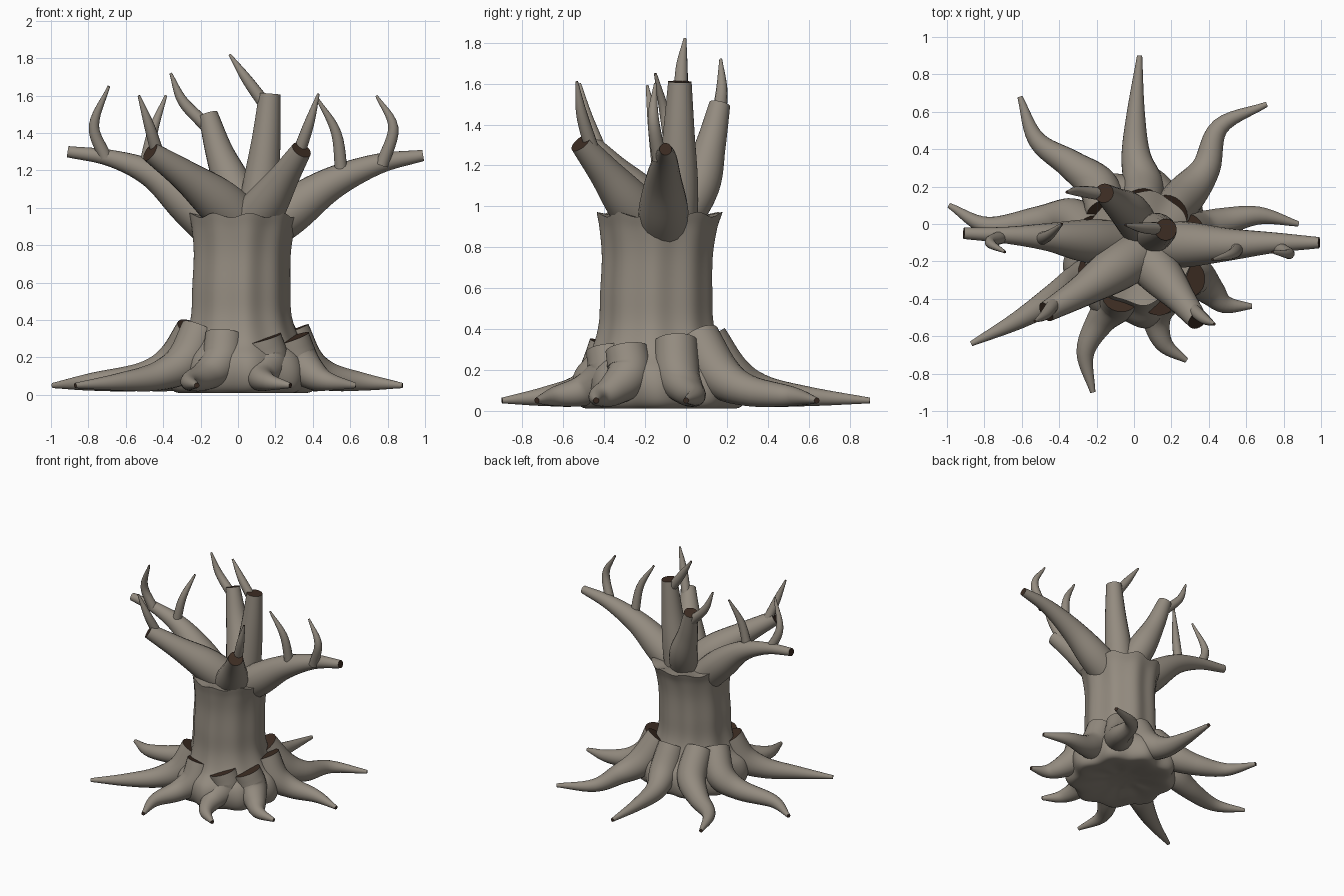
import bpy, bmesh, math
from mathutils import Vector

cube = bpy.data.objects.get("Cube")
if cube:
    bpy.data.objects.remove(cube, do_unlink=True)


def material(name, rgb):
    mat = bpy.data.materials.new(name)
    mat.use_nodes = True
    mat.diffuse_color = (*rgb, 1)
    mat.node_tree.nodes["Principled BSDF"].inputs["Base Color"].default_value = (*rgb, 1)
    return mat


BARK = material("grey_bark", (0.295, 0.26, 0.215))
WOOD = material("dark_cut_wood", (0.045, 0.025, 0.016))


def finish(name, bm):
    bmesh.ops.recalc_face_normals(bm, faces=bm.faces)
    mesh = bpy.data.meshes.new(name)
    bm.to_mesh(mesh)
    bm.free()
    obj = bpy.data.objects.new(name, mesh)
    bpy.context.collection.objects.link(obj)
    mesh.materials.append(BARK)
    mesh.materials.append(WOOD)
    bpy.ops.object.select_all(action='DESELECT')
    obj.select_set(True)
    bpy.context.view_layer.objects.active = obj
    bpy.ops.object.shade_smooth_by_angle(angle=math.radians(45))


def skin(bm, rings):
    for a, b in zip(rings, rings[1:]):
        n = len(a)
        for i in range(n):
            bm.faces.new((a[i], a[(i + 1) % n], b[(i + 1) % n], b[i]))


def spline(points, steps=6):
    """Smooth path through points of (x, y, z, radius)."""
    p = [Vector(q) for q in points]
    p = [2 * p[0] - p[1]] + p + [2 * p[-1] - p[-2]]
    out = []
    for a, b, c, d in zip(p, p[1:], p[2:], p[3:]):
        for s in range(steps):
            t = s / steps
            out.append(0.5 * (2 * b + (c - a) * t + (2 * a - 5 * b + 4 * c - d) * t ** 2
                              + (3 * b - a - 3 * c + d) * t ** 3))
    return out + [p[-2]]


def limb(name, points, sides=20):
    """Tapering round limb with dark sawn ends."""
    path = spline(points)
    pos = [q.to_3d() for q in path]
    bm = bmesh.new()
    rings, side = [], None
    for i, c in enumerate(pos):
        along = (pos[min(i + 1, len(pos) - 1)] - pos[max(i - 1, 0)]).normalized()
        side = along.orthogonal() if side is None else side - along * side.dot(along)
        side.normalize()
        up = along.cross(side)
        ring = []
        for k in range(sides):
            a = math.tau * k / sides
            v = c + path[i][3] * (side * math.cos(a) + up * math.sin(a))
            v.z = max(v.z, .012)
            ring.append(bm.verts.new(v))
        rings.append(ring)
    skin(bm, rings)
    for end in (rings[0], rings[-1]):
        bm.faces.new(end).material_index = 1
    finish(name, bm)


# Fluted trunk, swelling into a knobbly foot and opening into a wavy rim
def trunk():
    bm = bmesh.new()
    rings = []
    profile = [(.02, -.12, .04, .1), (.02, -.12, .01, .3), (.02, -.12, .03, .37),
               (.02, -.125, .11, .395), (.02, -.13, .2, .375), (.02, -.135, .29, .305),
               (.015, -.14, .42, .264), (.015, -.14, .58, .257), (.02, -.135, .75, .254),
               (.025, -.13, .88, .268), (.03, -.123, .96, .288)]
    for q in spline(profile, 5):
        ring = []
        low = max(0, 1 - q[2] / .3)
        lip = max(0, (q[2] - .85) / .11)
        for k in range(120):
            a = math.tau * k / 120
            wave = math.cos(9 * a + .6)
            flute = (.024 * wave + .018 * math.cos(5 * a + 1.3)) * (1 - low)
            r = q[3] * (1 + flute + .055 * low * math.cos(9 * a + .4))
            ring.append(bm.verts.new((q[0] + r * math.cos(a), q[1] + 1.05 * r * math.sin(a),
                                      max(q[2] + .012 * lip * wave, .0))))
        rings.append(ring)
    # Shallow closed crown inside the rim
    rings.append([bm.verts.new((v.co.x * .5 + .015, v.co.y * .5 - .06, .94)) for v in rings[-1]])
    skin(bm, rings)
    bm.faces.new(rings[0])
    bm.faces.new(rings[-1])
    finish("trunk", bm)


trunk()

# Main branches
branches = {
    "left_branch": [(.1, -.11, .85, .12), (.28, -.11, .98, .122), (.5, -.11, 1.13, .088),
                    (.75, -.1, 1.235, .055), (.99, -.1, 1.28, .03)],
    "right_branch": [(-.08, -.1, .85, .12), (-.26, -.09, 1.02, .115), (-.46, -.07, 1.18, .075),
                     (-.68, -.06, 1.265, .045), (-.91, -.05, 1.3, .03)],
    "front_right_branch": [(.06, -.14, .88, .13), (-.1, -.24, 1.03, .125),
                           (-.28, -.36, 1.17, .085), (-.47, -.47, 1.3, .055)],
    "front_left_branch": [(.04, -.16, .88, .13), (.15, -.28, 1.02, .115),
                          (.25, -.4, 1.17, .08), (.34, -.515, 1.31, .055)],
    "tall_branch": [(.09, -.06, .85, .11), (.12, -.04, 1.1, .1), (.15, -.035, 1.36, .078),
                    (.17, -.03, 1.61, .058)],
    "back_branch": [(.05, -.05, .9, .1), (-.02, .06, 1.1, .105), (-.1, .12, 1.3, .075),
                    (-.16, .165, 1.5, .052)],
}
for name, pts in branches.items():
    limb(name, pts)

# Slender curved twigs: base, bend and tip
twigs = {
    "inner_left": [(.555, -.13, 1.16), (.525, -.16, 1.4), (.42, -.19, 1.59)],
    "outer_left": [(.77, -.13, 1.23), (.83, -.16, 1.43), (.74, -.15, 1.6)],
    "outer_right": [(-.71, -.07, 1.27), (-.77, -.1, 1.44), (-.69, -.15, 1.65)],
    "inner_right": [(-.5, -.08, 1.2), (-.455, -.06, 1.41), (-.385, 0, 1.6)],
    "front_right": [(-.43, -.43, 1.29), (-.475, -.485, 1.44), (-.53, -.52, 1.6)],
    "front_left": [(.32, -.46, 1.28), (.38, -.51, 1.45), (.43, -.535, 1.61)],
    "back": [(-.17, .16, 1.44), (-.295, .175, 1.57), (-.36, .17, 1.72)],
    "top": [(.14, -.025, 1.56), (.045, -.02, 1.69), (-.045, -.005, 1.82)],
}
for name, pts in twigs.items():
    limb(name + "_twig", [(*p, r) for p, r in zip(pts, (.036, .028, .007))], 12)

# Roots: height of the sawn top, then plan points from there to the tip
roots = {
    "back": (.35, [(.05, .1), (.05, .21), (.01, .37), (.01, .6), (.03, .9)]),
    "back_right": (.35, [(-.15, .05), (-.19, .2), (-.34, .32), (-.52, .45), (-.61, .68)]),
    "back_left": (.36, [(.19, .06), (.28, .16), (.385, .3), (.46, .52), (.71, .64)]),
    "left": (.34, [(.28, -.05), (.35, -.04), (.48, .01), (.67, .045), (.88, .0)]),
    "front_left": (.3, [(.28, -.29), (.325, -.28), (.41, -.36), (.49, -.43), (.63, -.44)]),
    "front_inner_left": (.3, [(.13, -.385), (.16, -.38), (.12, -.5), (.16, -.64), (.28, -.73)]),
    "front_inner_right": (.32, [(-.07, -.37), (-.09, -.42), (-.18, -.52), (-.26, -.69), (-.22, -.9)]),
    "front_right": (.35, [(-.2, -.26), (-.28, -.31), (-.43, -.4), (-.63, -.52), (-.87, -.64)]),
    "right": (.34, [(-.23, -.05), (-.33, .03), (-.5, .02), (-.78, -.01), (-.99, .1)]),
}
for name, (top, plan) in roots.items():
    heights = (top, .18, .1, .07, .05)
    radii = (.105, .108, .078, .048, .014)
    limb(name + "_root", [(x, y, z, r) for (x, y), z, r in zip(plan, heights, radii)])
